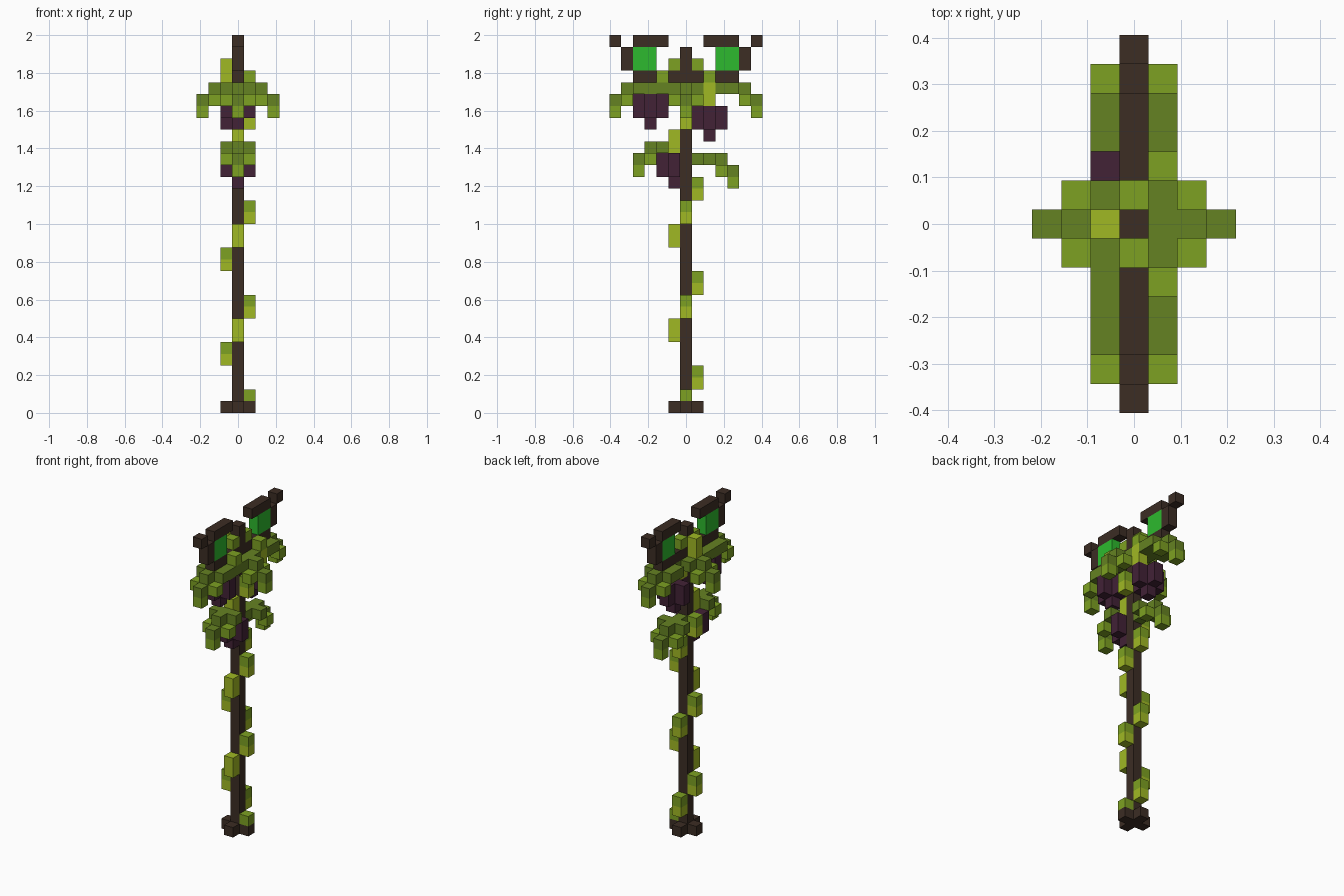
import bpy, bmesh
from mathutils import Vector

if "Cube" in bpy.data.objects:
    bpy.data.objects.remove(bpy.data.objects["Cube"], do_unlink=True)

U = 1 / 16  # edge length of one block


def material(name, rgb):
    lin = [((c / 255 + 0.055) / 1.055) ** 2.4 for c in rgb] + [1]
    m = bpy.data.materials.new(name)
    m.use_nodes = True
    m.diffuse_color = lin
    b = m.node_tree.nodes["Principled BSDF"]
    b.inputs["Base Color"].default_value = lin
    b.inputs["Roughness"].default_value = 0.9
    return m


WOOD = material("dark wood", (60, 45, 36))
GEM = material("green gem", (45, 186, 46))
GRAPE = material("purple grape", (66, 34, 54))
OLIVE = material("olive leaf", (101, 130, 34))
LIGHT = material("light green leaf", (125, 161, 34))
YELLOW = material("yellow green leaf", (160, 185, 36))

taken = set()  # cells already filled by an earlier part
DIRS = [Vector(d) for d in ((1, 0, 0), (-1, 0, 0), (0, 1, 0), (0, -1, 0), (0, 0, 1), (0, 0, -1))]


def rng(v):
    return range(v[0], v[1] + 1) if isinstance(v, tuple) else (v,)


def part(name, *boxes):
    """One object from boxes (x, y, z, material); each axis is a cell or a (first, last) span."""
    cells = {}
    for bx, by, bz, mat in boxes:
        for c in ((x, y, z) for x in rng(bx) for y in rng(by) for z in rng(bz)):
            if c not in taken:
                cells[c] = mat
    taken.update(cells)
    mats = list(dict.fromkeys(cells.values()))
    bm = bmesh.new()
    for c, mat in cells.items():
        mid = Vector(c) + Vector((0, 0, 0.5))
        for d in DIRS:
            if tuple(int(k) for k in Vector(c) + d) in cells:
                continue
            s = Vector((d.y, d.z, d.x))
            t = d.cross(s)
            f = bm.faces.new([bm.verts.new((mid + (d + s * a + t * b) / 2) * U)
                              for a, b in ((-1, -1), (1, -1), (1, 1), (-1, 1))])
            f.material_index = mats.index(mat)
    bmesh.ops.remove_doubles(bm, verts=bm.verts, dist=1e-4)
    me = bpy.data.meshes.new(name)
    bm.to_mesh(me)
    bm.free()
    for m in mats:
        me.materials.append(m)
    bpy.context.collection.objects.link(bpy.data.objects.new(name, me))


def span(s, a, b):
    """Span a..b along y, mirrored when s is -1."""
    return (a, b) if s > 0 else (-b, -a)


# Staff and cross-shaped foot
part("staff", (0, 0, (0, 30), WOOD))
part("foot", ((-1, 1), 0, 0, WOOD), (0, (-1, 1), 0, WOOD))

# Hooked wooden horns holding gems, front and back
part("crossbar", (0, (-2, 2), 28, WOOD))
for s, side in ((-1, "front"), (1, "back")):
    part(side + "_horn", (0, span(s, 3, 4), 28, WOOD), (0, s * 5, (29, 30), WOOD),
         (0, s * 6, 31, WOOD), (0, span(s, 2, 4), 31, WOOD))
    part(side + "_gem", (0, span(s, 3, 4), (29, 30), GEM))

# Vine leaves spiralling up the staff, two blocks tall each
steps = [(1, 0), (0, 1), (-1, 0), (0, -1)]
for i in range(15):
    x, y = steps[i % 4]
    z = 2 * i
    top = YELLOW if y == -1 or i == 14 else LIGHT
    if i == 0:
        part("vine_leaf_0", (x, y, 1, LIGHT))
    else:
        part(f"vine_leaf_{i}", (x, y, z, YELLOW), (x, y, z + 1, top))

# Hanging grape bunches: (name, centre y, lowest full layer)
for name, y, z in (("front", -3, 25), ("back", 2, 24), ("lower", -1, 20)):
    part(name + "_grapes", ((-1, 1), y, (z, z + 1), GRAPE),
         (0, (y - 1, y + 1), (z, z + 1), GRAPE), (0, y, z - 1, GRAPE))

# Canopy of leaves around the head
part("canopy", ((-1, 1), (-1, 1), 27, OLIVE), ((-1, 1), -2, 27, OLIVE), (0, 2, 27, OLIVE))
part("crown_leaves", (0, -1, 29, LIGHT), (0, 1, 29, LIGHT), (1, -2, 28, LIGHT))
part("loose_leaf", (1, 2, 26, YELLOW), (1, 2, 27, YELLOW), (1, 2, 28, LIGHT))

# Drooping leaf fronds
for s, side in ((-1, "front"), (1, "back")):
    part(side + "_frond", ((-1, 1), span(s, 3, 4), 27, OLIVE), (0, s * 5, 27, OLIVE),
         (-1, s * 5, 26, LIGHT), (1, s * 5, 26, LIGHT),
         (0, s * 6, 26, OLIVE), (0, s * 6, 25, LIGHT))
for s, side in ((-1, "right"), (1, "left")):
    part(side + "_frond", (s * 2, 0, 27, OLIVE), (s * 2, -1, 26, LIGHT), (s * 2, 1, 26, LIGHT),
         (s * 3, 0, 26, OLIVE), (s * 3, 0, 25, LIGHT))
for s, z, side in ((-1, 22, "lower_front"), (1, 21, "lower_back")):
    part(side + "_frond", ((-1, 1), s * 2, z, OLIVE), (0, span(s, 1, 3), z, OLIVE),
         (-1, s * 3, z - 1, LIGHT), (1, s * 3, z - 1, LIGHT),
         (0, s * 4, z - 1, OLIVE), (0, s * 4, z - 2, LIGHT))
